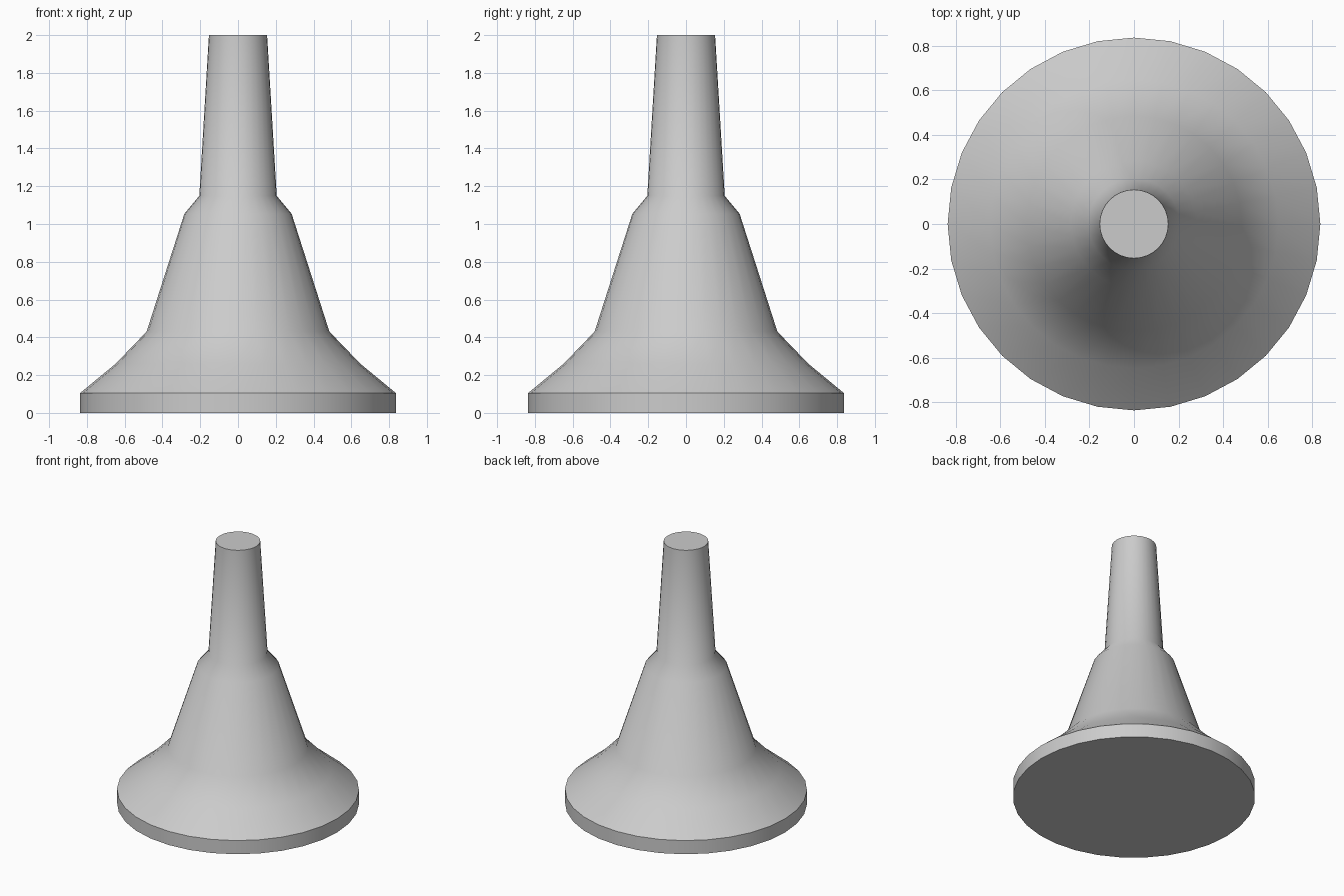
import bpy, bmesh, math

if "Cube" in bpy.data.objects:
    bpy.data.objects.remove(bpy.data.objects["Cube"])

SIDES = 32
# Outline of the flared body: (radius, height) from base to tip
PROFILE = [(0.837, 0.0), (0.837, 0.104), (0.648, 0.26), (0.484, 0.43),
           (0.284, 1.054), (0.205, 1.149), (0.154, 2.0)]


def lathe(name, profile, sides):
    bm = bmesh.new()
    rings = []
    for r, z in profile:
        rings.append([bm.verts.new((r * math.cos(math.tau * i / sides),
                                    r * math.sin(math.tau * i / sides), z))
                      for i in range(sides)])
    for low, high in zip(rings, rings[1:]):
        for i in range(sides):
            j = (i + 1) % sides
            bm.faces.new((low[i], low[j], high[j], high[i]))
    # Flat underside and flat tip
    bm.faces.new(rings[0][::-1])
    bm.faces.new(rings[-1])
    mesh = bpy.data.meshes.new(name)
    bm.to_mesh(mesh)
    bm.free()
    obj = bpy.data.objects.new(name, mesh)
    bpy.context.collection.objects.link(obj)
    return obj


# Flared stem with disc base
body = lathe("flared_stem", PROFILE, SIDES)
bpy.context.view_layer.objects.active = body
body.select_set(True)
bpy.ops.object.shade_smooth_by_angle(angle=math.radians(40))
